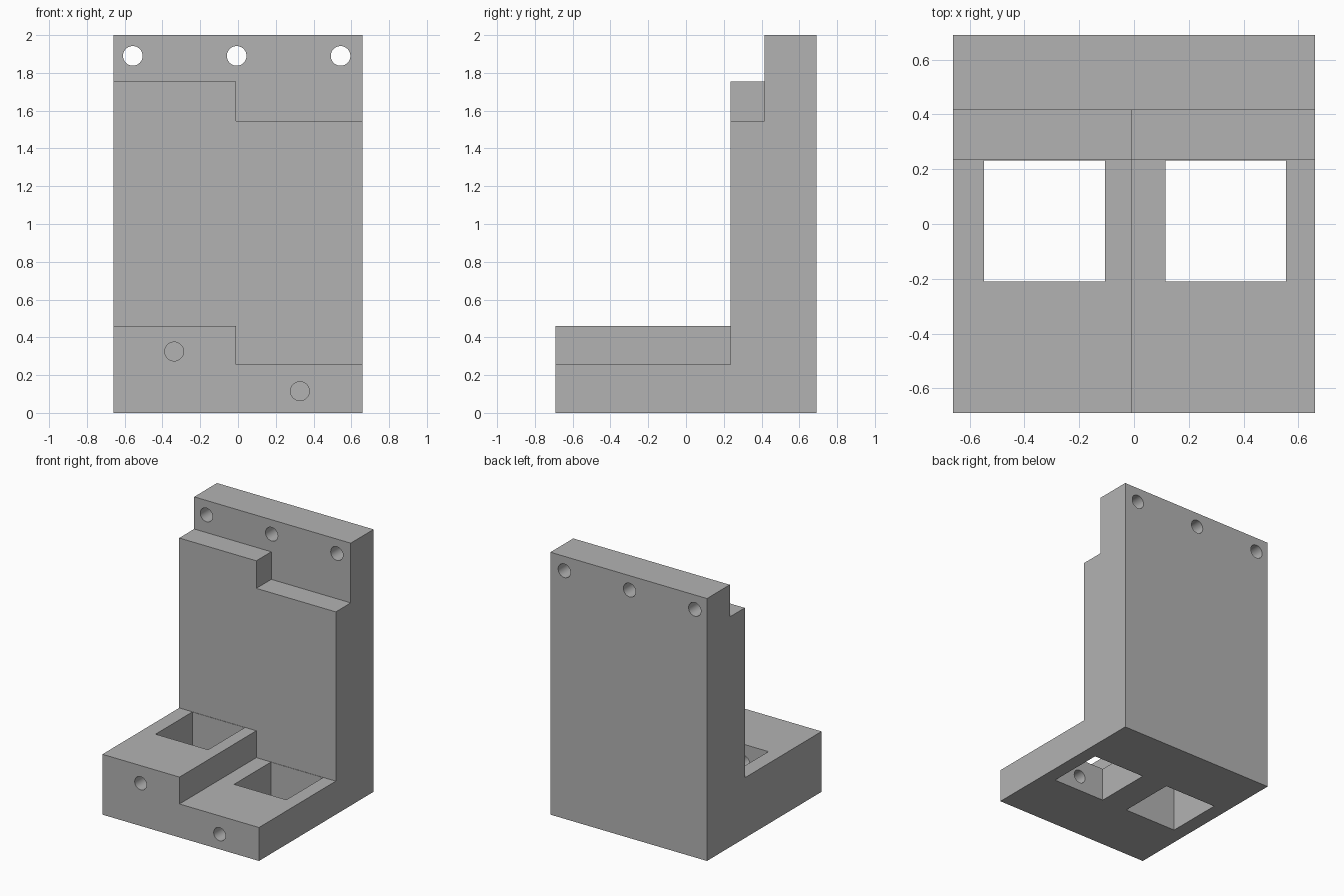
import bpy, bmesh
from mathutils import Matrix
from math import pi

cube = bpy.data.objects.get("Cube")
if cube:
    bpy.data.objects.remove(cube)

grey = bpy.data.materials.new("plain grey")
grey.use_nodes = True
grey.diffuse_color = (0.45, 0.45, 0.45, 1)
grey.node_tree.nodes["Principled BSDF"].inputs["Base Color"].default_value = (0.45, 0.45, 0.45, 1)

HALF_W, STEP_X = 0.66, -0.01
FRONT, PAD, WALL, BACK = -0.69, 0.235, 0.415, 0.69


def finish(name, bm):
    bmesh.ops.recalc_face_normals(bm, faces=bm.faces)
    mesh = bpy.data.meshes.new(name)
    bm.to_mesh(mesh)
    bm.free()
    mesh.materials.append(grey)
    obj = bpy.data.objects.new(name, mesh)
    bpy.context.collection.objects.link(obj)
    return obj


def side_profile(name, x0, x1, base_z, pad_z):
    """Stepped L profile extruded across x."""
    outline = [(FRONT, 0), (BACK, 0), (BACK, 2), (WALL, 2),
               (WALL, pad_z), (PAD, pad_z), (PAD, base_z), (FRONT, base_z)]
    bm = bmesh.new()
    face = bm.faces.new([bm.verts.new((x0, y, z)) for y, z in outline])
    new = bmesh.ops.extrude_face_region(bm, geom=[face])["geom"]
    bmesh.ops.translate(bm, vec=(x1 - x0, 0, 0),
                        verts=[v for v in new if isinstance(v, bmesh.types.BMVert)])
    return finish(name, bm)


def box(name, x0, x1, y0, y1, z0, z1):
    bm = bmesh.new()
    bmesh.ops.create_cube(bm, size=1)
    bmesh.ops.scale(bm, vec=(x1 - x0, y1 - y0, z1 - z0), verts=bm.verts)
    bmesh.ops.translate(bm, vec=((x0 + x1) / 2, (y0 + y1) / 2, (z0 + z1) / 2), verts=bm.verts)
    return finish(name, bm)


def bore(name, x, z, y0, y1, radius=0.052):
    """Round cutter running along y."""
    bm = bmesh.new()
    place = Matrix.Translation((x, (y0 + y1) / 2, z)) @ Matrix.Rotation(pi / 2, 4, "X")
    bmesh.ops.create_cone(bm, cap_ends=True, segments=40, radius1=radius,
                          radius2=radius, depth=y1 - y0, matrix=place)
    return finish(name, bm)


def combine(target, other, operation):
    mod = target.modifiers.new(operation.lower(), "BOOLEAN")
    mod.operation, mod.solver, mod.object = operation, "EXACT", other
    bpy.context.view_layer.objects.active = target
    bpy.ops.object.modifier_apply(modifier=mod.name)
    bpy.data.objects.remove(other)


# Bracket body: low half joined to high half
bracket = side_profile("stepped_bracket", STEP_X, HALF_W, 0.255, 1.545)
combine(bracket, side_profile("high_half", -HALF_W, STEP_X, 0.46, 1.755), "UNION")

# Square openings through the base
for x0, x1 in ((-0.548, -0.105), (0.114, 0.555)):
    combine(bracket, box("window_cutter", x0, x1, -0.21, 0.232, -0.1, 0.6), "DIFFERENCE")

# Bolt holes through the top of the wall
for x in (-0.557, -0.007, 0.543):
    combine(bracket, bore("bolt_cutter", x, 1.89, 0.3, 0.8), "DIFFERENCE")

# Bores from the front face into each opening
for x, z in ((-0.338, 0.325), (0.328, 0.115)):
    combine(bracket, bore("front_cutter", x, z, -0.8, -0.1, 0.05), "DIFFERENCE")

# Smooth bores, sharp edges
for o in bpy.context.selected_objects:
    o.select_set(False)
bracket.select_set(True)
bpy.context.view_layer.objects.active = bracket
bpy.ops.object.shade_smooth_by_angle(angle=pi / 6)
